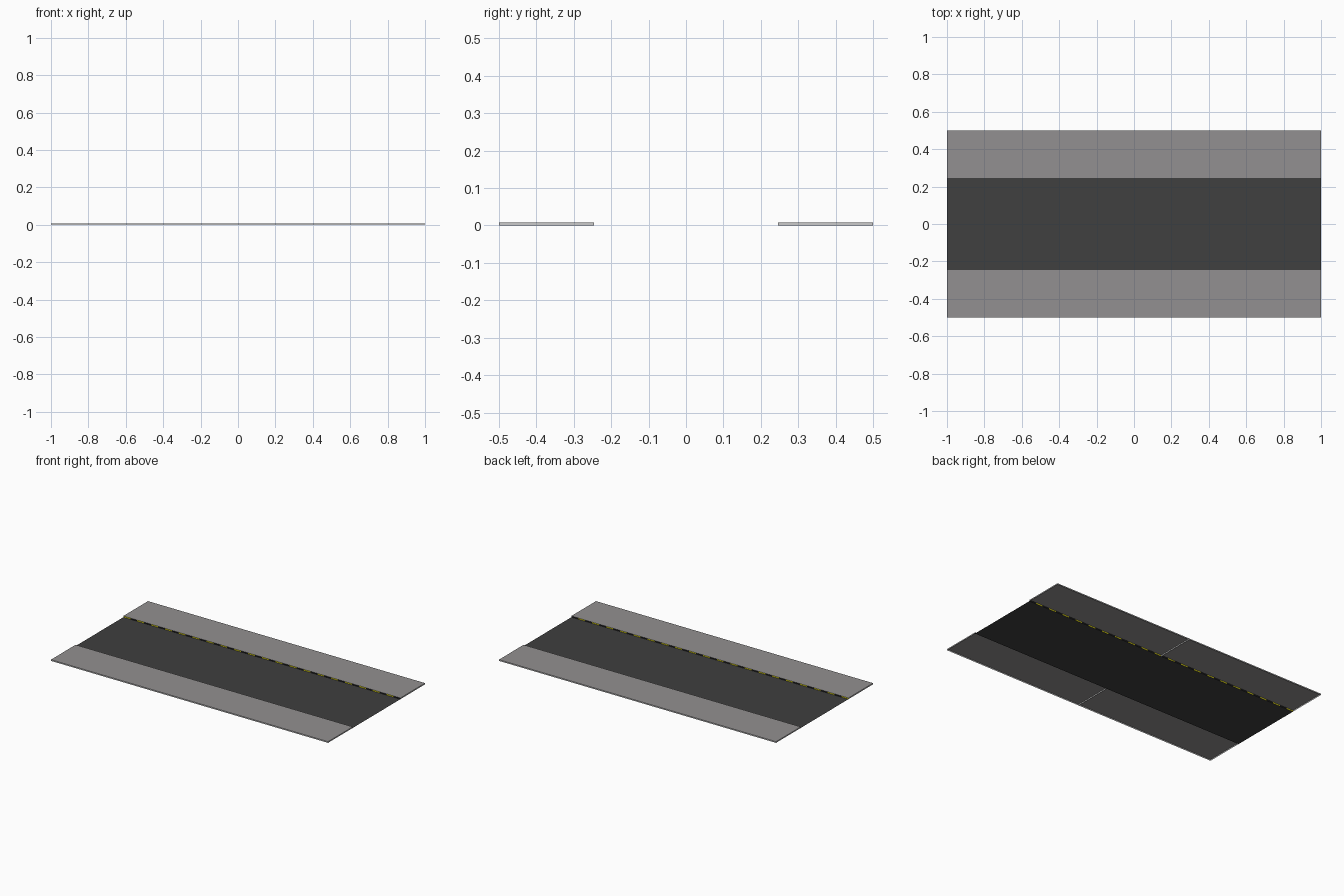
import bpy, bmesh

if "Cube" in bpy.data.objects:
    bpy.data.objects.remove(bpy.data.objects["Cube"])

H = 0.008          # kerb height
INNER = 0.246      # kerb line, measured from the road centre
DASHES = 20        # kerb dashes per one-unit tile


def material(name, rgb):
    m = bpy.data.materials.new(name)
    m.diffuse_color = (*rgb, 1)
    m.use_nodes = True
    m.node_tree.nodes["Principled BSDF"].inputs["Base Color"].default_value = m.diffuse_color
    return m


pavement = material("pavement grey", (0.29, 0.28, 0.282))
concrete = material("pale concrete", (0.60, 0.60, 0.60))
asphalt = material("asphalt grey", (0.05, 0.05, 0.05))
yellow = material("kerb yellow", (0.85, 0.78, 0.01))
black = material("kerb black", (0.015, 0.015, 0.015))


# Builds an object from quads given as (four corners, material index)
def sheets(name, quads, mats):
    bm = bmesh.new()
    for corners, index in quads:
        f = bm.faces.new([bm.verts.new(c) for c in corners])
        f.material_index = index
    bmesh.ops.remove_doubles(bm, verts=bm.verts, dist=1e-5)
    mesh = bpy.data.meshes.new(name)
    bm.to_mesh(mesh)
    bm.free()
    for m in mats:
        mesh.materials.append(m)
    ob = bpy.data.objects.new(name, mesh)
    bpy.context.collection.objects.link(ob)


# Upright sheet between two plan points
def wall(a, b, index):
    return ([(*a, 0), (*b, 0), (*b, H), (*a, H)], index)


# Pavement: open-bottomed shell of a top sheet, pale sides and a dashed kerb
def sidewalk(label, x0, side):
    x1, yi, yo = x0 + 1, side * INNER, side * 0.5
    if side > 0:
        top = [(x0, yi, H), (x1, yi, H), (x1, yo, H), (x0, yo, H)]
    else:
        top = [(x0, yo, H), (x1, yo, H), (x1, yi, H), (x0, yi, H)]
    sheets(f"sidewalk_top_{label}", [(top, 0)], [pavement])

    # outer face and both ends, wound to face outwards
    left, right = [(x0, yo), (x0, yi)], [(x1, yi), (x1, yo)]
    outer = [(x1, yo), (x0, yo)]
    sides = [left, right, outer]
    if side < 0:
        sides = [s[::-1] for s in sides]
    sheets(f"sidewalk_sides_{label}", [wall(*s, 0) for s in sides], [concrete])

    # alternating yellow and black dashes facing the road
    dashes = []
    for i in range(DASHES):
        a, b = (x0 + i / DASHES, yi), (x0 + (i + 1) / DASHES, yi)
        if side < 0:
            a, b = b, a
        dashes.append(wall(a, b, i % 2))
    sheets(f"kerb_{label}", dashes, [yellow, black])


# Two identical road tiles end to end
for tile, x0 in (("left", -1), ("right", 0)):
    x1 = x0 + 1
    sheets(f"road_{tile}", [([(x0, -INNER, 0), (x1, -INNER, 0),
                              (x1, INNER, 0), (x0, INNER, 0)], 0)], [asphalt])
    for label, side in (("front", -1), ("back", 1)):
        sidewalk(f"{label}_{tile}", x0, side)
